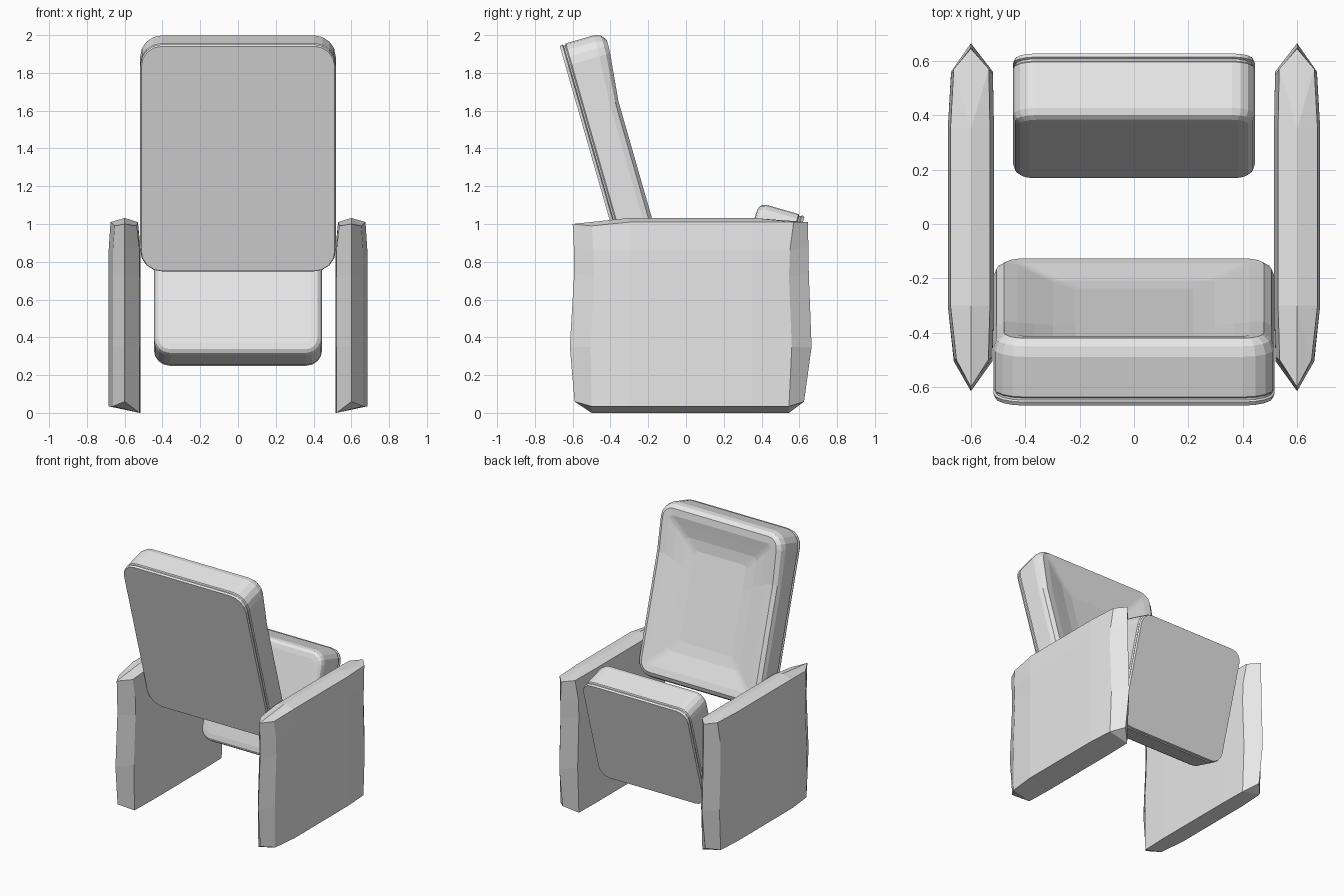
import bpy, bmesh, math
from mathutils import Vector

cube = bpy.data.objects.get("Cube")
if cube:
    bpy.data.objects.remove(cube, do_unlink=True)

grey = bpy.data.materials.new("plain_grey")
grey.use_nodes = True
grey.diffuse_color = (0.8, 0.8, 0.8, 1)
grey.node_tree.nodes["Principled BSDF"].inputs["Base Color"].default_value = (0.8, 0.8, 0.8, 1)

TILT = math.radians(16)


def finish(name, bm):
    bmesh.ops.recalc_face_normals(bm, faces=bm.faces)
    mesh = bpy.data.meshes.new(name)
    bm.to_mesh(mesh)
    bm.free()
    mesh.materials.append(grey)
    obj = bpy.data.objects.new(name, mesh)
    bpy.context.collection.objects.link(obj)
    return obj


def bridge(bm, a, b):
    for i in range(len(a)):
        j = (i + 1) % len(a)
        bm.faces.new((a[i], a[j], b[j], b[i]))


def rounded_rect(width, height, radius, inset, segs=4, splits=4):
    """Rounded outline with evenly split straight sides."""
    r = max(radius - inset, 0.03)
    hw, lo, hi = width / 2 - inset, inset, height - inset
    corners = [(hw - r, lo + r, -90), (hw - r, hi - r, 0),
               (r - hw, hi - r, 90), (r - hw, lo + r, 180)]
    arcs = [[Vector((cx + r * math.cos(math.radians(a + 90 * k / segs)),
                     cy + r * math.sin(math.radians(a + 90 * k / segs))))
             for k in range(segs + 1)] for cx, cy, a in corners]
    points = []
    for i, arc in enumerate(arcs):
        points += arc
        nxt = arcs[(i + 1) % 4][0]
        points += [arc[-1].lerp(nxt, k / splits) for k in range(1, splits)]
    return points


def cushion(name, width, height, radius, profile, origin, facing, bulge=0.0):
    """Loft rounded outlines along the thickness; profile is (depth, inset)."""
    up = Vector((0, -facing * math.sin(TILT), math.cos(TILT)))
    out = Vector((0, facing * math.cos(TILT), math.sin(TILT)))
    thick = max(d for d, _ in profile)
    bm = bmesh.new()
    rings = []
    for depth, inset in profile:
        ring = []
        for p in rounded_rect(width, height, radius, inset):
            rise = min(max((p.y - 0.95) / 0.2, 0), 1) * bulge
            d = depth + rise * (depth / thick) ** 2
            ring.append(bm.verts.new(Vector(origin) + Vector((p.x, 0, 0)) + up * p.y + out * d))
        rings.append(ring)
    for a, b in zip(rings, rings[1:]):
        bridge(bm, a, b)
    bm.faces.new(rings[0])
    bm.faces.new(rings[-1])
    return finish(name, bm)


# Thin back panel and seam shared by both cushions
seam = [(0, 0.006), (0.015, 0), (0.02, 0.008), (0.028, 0.008), (0.034, 0)]

# Reclined backrest with a dished front
cushion("backrest", 1.035, 1.25, 0.115,
        seam + [(0.17, 0), (0.2, 0.012), (0.218, 0.04), (0.213, 0.09),
                (0.2, 0.15), (0.185, 0.22), (0.178, 0.3)],
        (0, -0.325, 0.745), 1, 0.03)

# Folded-up seat, leaning the other way
cushion("seat", 0.89, 0.83, 0.085,
        seam + [(0.21, 0), (0.235, 0.008), (0.248, 0.025), (0.252, 0.06)],
        (0, 0.40, 0.245), -1)


# Armrest side panels with ridged ends and a low roof on top
def arm(name, side):
    # (inner x, outer x, inner z, outer z, tip z, front tip, front shoulder, back shoulder, back tip)
    levels = [(0.515, 0.685, 0.0, 0.035, 0.06, -0.59, -0.5, 0.545, 0.625),
              (0.515, 0.685, 0.35, 0.35, 0.35, -0.615, -0.505, 0.56, 0.665),
              (0.515, 0.685, 0.72, 0.72, 0.74, -0.592, -0.487, 0.545, 0.65),
              (0.515, 0.685, 0.86, 0.86, 0.88, -0.594, -0.49, 0.55, 0.648),
              (0.53, 0.675, 1.01, 1.01, 1.01, -0.6, -0.5, 0.57, 0.645)]
    mid_f, mid_b, ridge = -0.3, 0.35, 0.6
    bm = bmesh.new()
    rings = []
    for n, (xi, xo, zi, zo, zt, ft, fs, bs, bt) in enumerate(levels):
        drop = 0.02 if n == len(levels) - 1 else 0
        pts = [(xi + 0.006, fs, zi - drop), (xi, mid_f, zi), (xi, mid_b, zi), (xi + 0.004, bs, zi),
               (ridge, bt, zt), (xo - 0.012, bs, zo), (xo, mid_b, zo), (xo, mid_f, zo),
               (xo - 0.022, fs, zo - drop), (ridge, ft, zt - drop / 2)]
        rings.append([bm.verts.new((side * x, y, z)) for x, y, z in pts])
    for a, b in zip(rings, rings[1:]):
        bridge(bm, a, b)
    # Underside strips
    v = rings[0]
    for f in ((9, 0, 8), (0, 1, 7, 8), (1, 2, 6, 7), (2, 3, 5, 6), (3, 4, 5)):
        bm.faces.new([v[i] for i in f])
    # Roof strips meeting at the ridge
    v = rings[-1] + [bm.verts.new((side * ridge, y, 1.032)) for y in (mid_f, mid_b)]
    for f in ((9, 0, 10), (0, 1, 10), (1, 2, 11, 10), (2, 3, 11), (3, 4, 11),
              (4, 5, 11), (5, 6, 11), (6, 7, 10, 11), (7, 8, 10), (8, 9, 10)):
        bm.faces.new([v[i] for i in f])
    return finish(name, bm)


arm("left_armrest", 1)
arm("right_armrest", -1)
